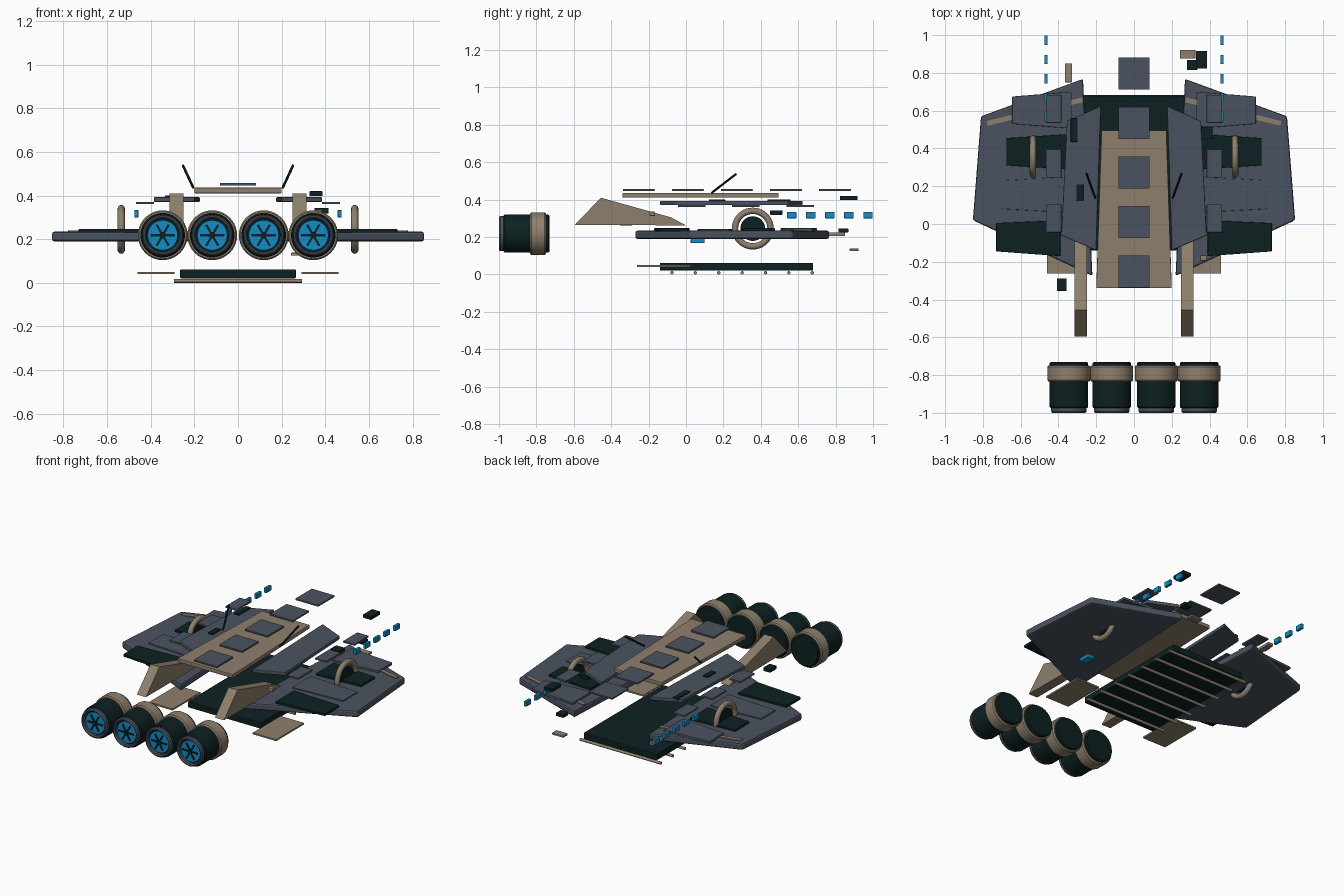
import bpy, bmesh, math
from mathutils import Vector

if "Cube" in bpy.data.objects:
    bpy.data.objects.remove(bpy.data.objects["Cube"])

def mat(name, rgb):
    m = bpy.data.materials.new(name)
    m.diffuse_color = (*rgb, 1)
    m.use_nodes = True
    m.node_tree.nodes["Principled BSDF"].inputs["Base Color"].default_value = m.diffuse_color
    return m

GREY = mat("slate_grey", (0.070, 0.086, 0.115))
TAN = mat("warm_tan", (0.27, 0.215, 0.15))
DARK = mat("dark_green_black", (0.004, 0.015, 0.015))
BLUE = mat("glow_blue", (0.005, 0.27, 0.58))

def finish(name, bm, m, smooth=False, bevel=0):
    bmesh.ops.recalc_face_normals(bm, faces=bm.faces[:])
    me = bpy.data.meshes.new(name)
    bm.to_mesh(me)
    bm.free()
    me.materials.append(m)
    if smooth:
        me.shade_smooth()
        me.set_sharp_from_angle(angle=math.radians(35))
    ob = bpy.data.objects.new(name, me)
    bpy.context.collection.objects.link(ob)
    if bevel:
        b = ob.modifiers.new("bevel", 'BEVEL')
        b.width, b.segments = bevel, 2
    return ob

def prism(name, pts, vec, m, bevel=0):
    """Extrude a flat outline of 3D points along vec."""
    bm = bmesh.new()
    f = bm.faces.new([bm.verts.new(p) for p in pts])
    r = bmesh.ops.extrude_face_region(bm, geom=[f])
    bmesh.ops.translate(bm, vec=vec, verts=[v for v in r['geom'] if isinstance(v, bmesh.types.BMVert)])
    return finish(name, bm, m, bevel=bevel)

def plate(name, pts, z0, z1, m, s=1, bevel=0):
    return prism(name, [(s * x, y, z0) for x, y in pts], (0, 0, z1 - z0), m, bevel)

def box(name, x0, x1, y0, y1, z0, z1, m, s=1, bevel=0):
    return plate(name, [(x0, y0), (x1, y0), (x1, y1), (x0, y1)], z0, z1, m, s, bevel)

def lathe(name, prof, cx, cz, m, n=40):
    """Spin a closed (radius, y) profile about a lengthwise axis."""
    bm = bmesh.new()
    vs = [bm.verts.new((cx + r, y, cz)) for r, y in prof]
    es = [bm.edges.new((vs[i], vs[(i + 1) % len(vs)])) for i in range(len(vs))]
    bmesh.ops.spin(bm, geom=vs + es, cent=(cx, 0, cz), axis=(0, 1, 0), angle=2 * math.pi, steps=n)
    bmesh.ops.remove_doubles(bm, verts=bm.verts[:], dist=1e-5)
    return finish(name, bm, m, smooth=True)

def rod(name, a, b, r, m, n=12):
    a, b = Vector(a), Vector(b)
    bm = bmesh.new()
    bmesh.ops.create_cone(bm, cap_ends=True, segments=n, radius1=r, radius2=r, depth=(b - a).length)
    bm.transform((b - a).to_track_quat('Z', 'Y').to_matrix().to_4x4())
    bmesh.ops.translate(bm, vec=(a + b) / 2, verts=bm.verts[:])
    return finish(name, bm, m, smooth=True)

# Engines: drum, collar, nozzle lip, glow disc and spokes
EZ = 0.218
for i, cx in enumerate((-0.345, -0.118, 0.118, 0.345)):
    lathe(f"engine_drum_{i}", [(0, -0.73), (0.096, -0.73), (0.102, -0.737), (0.102, -0.968),
                               (0.096, -0.975), (0, -0.975)], cx, EZ, DARK)
    lathe(f"engine_collar_{i}", [(0.09, -0.748), (0.108, -0.748), (0.114, -0.756), (0.114, -0.826),
                                 (0.108, -0.834), (0.09, -0.834)], cx, EZ, TAN)
    lathe(f"engine_lip_{i}", [(0.076, -0.965), (0.094, -0.965), (0.094, -0.992), (0.088, -1.0),
                              (0.082, -1.0), (0.076, -0.992)], cx, EZ, GREY)
    rod(f"engine_glow_{i}", (cx, -0.97, EZ), (cx, -0.984, EZ), 0.069, BLUE, 40)
    rod(f"engine_hub_{i}", (cx, -0.98, EZ), (cx, -0.992, EZ), 0.015, DARK)
    for k in range(3):
        a = k * math.pi / 3
        u = Vector((math.cos(a), 0, math.sin(a)))
        w = Vector((-u.z, 0, u.x)) * 0.005
        c = Vector((cx, -0.982, EZ))
        u *= 0.056
        prism(f"engine_spoke_{i}_{k}", [c + u + w, c + u - w, c - u - w, c - u + w], (0, -0.008, 0), DARK)

# Lower hull with cross ribs
box("lower_hull", -0.265, 0.265, -0.14, 0.68, 0.02, 0.062, DARK, bevel=0.005)
for i in range(7):
    y = -0.075 + i * 0.125
    rod(f"belly_rib_{i}", (-0.293, y, 0.009), (0.293, y, 0.009), 0.009, TAN)

# Spine plate and floating tiles
plate("spine", [(-0.2, -0.34), (0.2, -0.34), (0.172, 0.495), (-0.172, 0.495)], 0.41, 0.436, TAN, bevel=0.004)
for i in range(5):
    y = -0.252 + i * 0.262
    box(f"spine_tile_{i}", -0.083, 0.083, y - 0.085, y + 0.085, 0.446, 0.457, GREY, bevel=0.002)

for s, side in ((1, "right"), (-1, "left")):
    # Wing and its surface panels
    plate(f"wing_{side}", [(0.22, -0.275), (0.853, 0.02), (0.81, 0.57), (0.27, 0.768)],
          0.19, 0.234, GREY, s, 0.01)
    plate(f"wing_front_panel_{side}", [(0.39, -0.17), (0.73, -0.145), (0.73, 0.005), (0.39, 0.02)],
          0.23, 0.247, DARK, s, 0.003)
    plate(f"wing_mid_panel_{side}", [(0.35, 0.06), (0.705, 0.08), (0.705, 0.23), (0.35, 0.25)],
          0.23, 0.242, GREY, s, 0.003)
    plate(f"wing_dark_panel_{side}", [(0.36, 0.29), (0.675, 0.31), (0.675, 0.455), (0.36, 0.475)],
          0.23, 0.247, DARK, s, 0.003)
    plate(f"wing_rear_panel_{side}", [(0.33, 0.505), (0.645, 0.53), (0.645, 0.675), (0.33, 0.70)],
          0.23, 0.247, GREY, s, 0.003)
    plate(f"wing_stripe_{side}", [(0.27, 0.645), (0.775, 0.52), (0.78, 0.545), (0.275, 0.67)],
          0.225, 0.239, TAN, s)
    # Upright hoop with its dark disc
    bpy.ops.mesh.primitive_torus_add(location=(s * 0.535, 0.357, 0.245), rotation=(0, math.pi / 2, 0),
                                     major_radius=0.095, minor_radius=0.017,
                                     major_segments=40, minor_segments=12)
    hoop = bpy.context.object
    hoop.name = f"wing_hoop_{side}"
    hoop.data.materials.append(TAN)
    hoop.data.shade_smooth()
    rod(f"hoop_disc_{side}", (s * 0.529, 0.357, 0.245), (s * 0.541, 0.357, 0.245), 0.066, DARK, 32)
    # Shoulder plate and outer tiles
    plate(f"shoulder_{side}", [(0.20, -0.14), (0.385, -0.06), (0.355, 0.545), (0.175, 0.625)],
          0.37, 0.393, GREY, s, 0.005)
    for i in range(3):
        y = 0.03 + i * 0.29
        box(f"shoulder_tile_{side}_{i}", 0.385, 0.467, y - 0.074, y + 0.074, 0.36, 0.371, GREY, s, 0.002)
    # Tan wedge fin
    fin = [(-0.595, 0.265), (-0.455, 0.41), (-0.08, 0.305), (0.0, 0.262)]
    prism(f"fin_{side}", [(s * 0.25, y, z) for y, z in fin], (s * 0.065, 0, 0), TAN)
    # Low side tray, antenna, trail of light dashes
    box(f"low_tray_{side}", 0.29, 0.46, -0.262, 0.025, 0.04, 0.05, TAN, s)
    rod(f"antenna_{side}", (s * 0.205, 0.137, 0.436), (s * 0.252, 0.268, 0.537), 0.006, DARK, 8)
    for i in range(5):
        y = 0.54 + i * 0.102
        box(f"light_dash_{side}_{i}", 0.457, 0.475, y, y + 0.05, 0.30, 0.333, BLUE, s, 0.002)

# Loose small blocks
blocks = [
    (0.328, 0.387, 0.823, 0.917, 0.397, 0.42, DARK),
    (0.28, 0.335, 0.815, 0.868, 0.224, 0.245, DARK),
    (0.243, 0.325, 0.875, 0.922, 0.125, 0.138, TAN),
    (-0.365, -0.328, 0.75, 0.85, 0.205, 0.224, TAN),
    (0.35, 0.385, -0.195, -0.165, 0.313, 0.335, TAN),
    (0.35, 0.415, 0.45, 0.515, 0.318, 0.343, DARK),
    (-0.335, -0.298, 0.435, 0.56, 0.385, 0.40, DARK),
    (-0.305, -0.268, 0.122, 0.21, 0.385, 0.40, DARK),
    (-0.408, -0.357, -0.355, -0.288, 0.262, 0.285, DARK),
    (0.39, 0.44, 0.025, 0.10, 0.167, 0.19, BLUE),
]
for i, b in enumerate(blocks):
    box(f"loose_block_{i}", *b, bevel=0.003)
